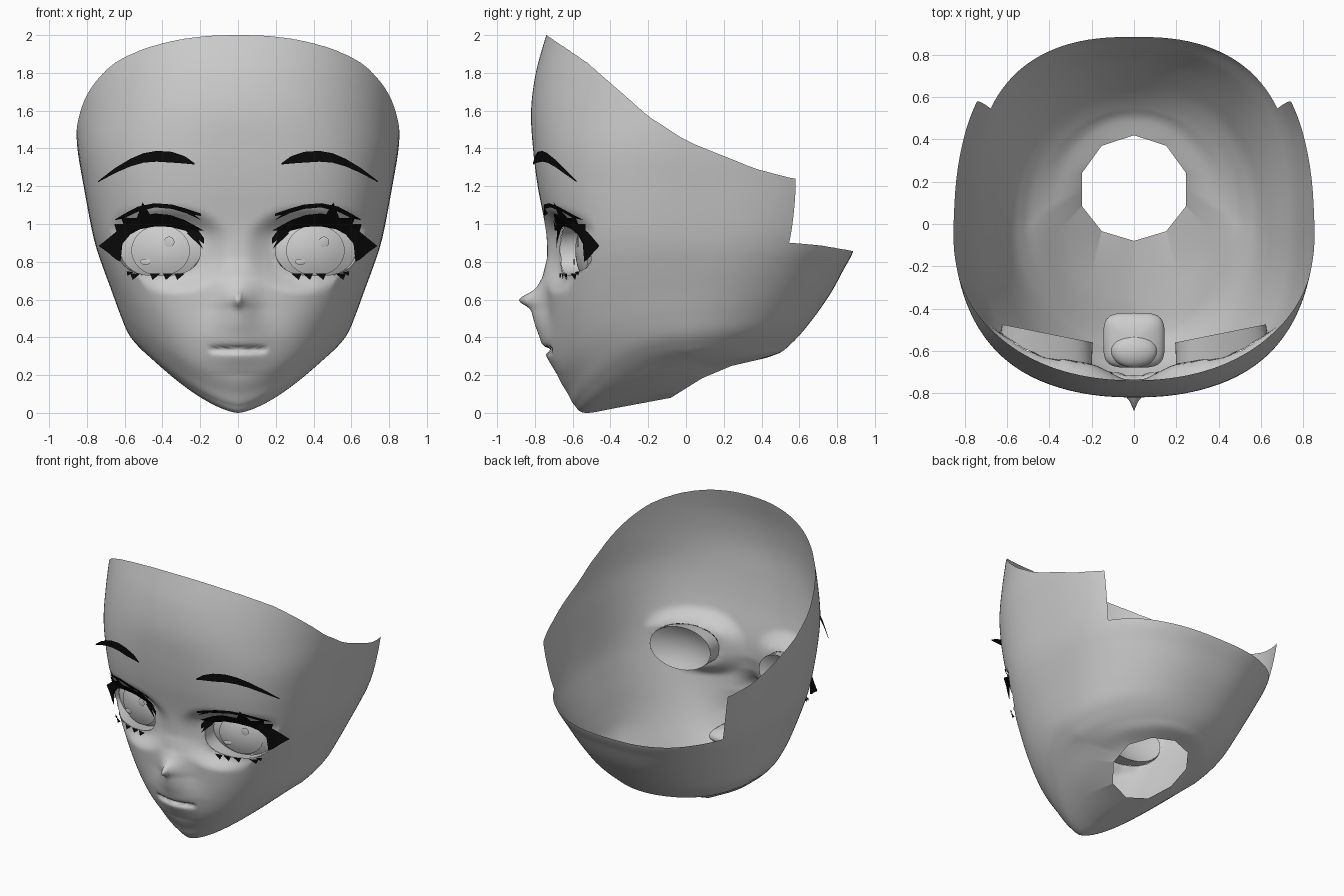
import bpy, math
from mathutils import Vector

if "Cube" in bpy.data.objects:
    bpy.data.objects.remove(bpy.data.objects["Cube"])


def material(name, v):
    m = bpy.data.materials.new(name)
    m.diffuse_color = (v, v, v, 1)
    m.use_nodes = True
    m.node_tree.nodes["Principled BSDF"].inputs["Base Color"].default_value = m.diffuse_color
    return m


SKIN = material("light grey", 0.61)
BLACK = material("black", 0.003)


def interp(table, t):
    """Piecewise linear lookup."""
    if t <= table[0][0]:
        return table[0][1]
    for (a, va), (b, vb) in zip(table, table[1:]):
        if t <= b:
            return va + (vb - va) * (t - a) / (b - a)
    return table[-1][1]


def make(name, verts, faces, mat, mirror=False, smooth=True):
    me = bpy.data.meshes.new(name)
    me.from_pydata([tuple(v) for v in verts], [], faces)
    me.materials.append(mat)
    me.polygons.foreach_set("use_smooth", [smooth] * len(me.polygons))
    ob = bpy.data.objects.new(name, me)
    bpy.context.collection.objects.link(ob)
    if mirror:
        ob.modifiers.new("mirror", 'MIRROR').merge_threshold = 0.0005
    return ob


# Head rings from neck hole to forehead:
# front z, front y, side z, half width, side y, back z, back y, front/back roundness
RINGS = [
    (.08, -.08, .23, .26, .16, .29, .42, 2.0, 2.0),
    (.03, -.35, .26, .38, .08, .32, .50, 1.8, 2.0),
    (.00, -.53, .31, .48, .02, .36, .55, 1.7, 2.0),
    (.04, -.59, .36, .535, .01, .41, .60, 1.9, 2.1),
    (.10, -.625, .425, .583, .01, .47, .65, 2.05, 2.2),
    (.20, -.68, .525, .625, .02, .55, .71, 2.25, 2.25),
    (.35, -.715, .64, .667, .04, .64, .77, 2.45, 2.3),
    (.55, -.73, .77, .715, .05, .75, .83, 2.65, 2.4),
    (.75, -.735, .88, .752, .05, .87, .89, 2.8, 2.55),
    (.95, -.74, 1.0, .78, .05, 1.0, .90, 2.9, 2.75),
    (1.2, -.785, 1.2, .817, .05, 1.2, .92, 2.75, 2.8),
    (1.4, -.81, 1.4, .85, .05, 1.4, .92, 2.55, 2.7),
    (1.6, -.82, 1.6, .862, .05, 1.6, .92, 2.3, 2.7),
    (1.8, -.795, 1.8, .86, .05, 1.8, .92, 2.17, 2.7),
    (2.0, -.74, 2.0, .84, .05, 2.0, .90, 2.15, 2.7),
]
RIM = [(-.74, 2.0), (-.52, 1.85), (-.2, 1.57), (0, 1.44), (.37, 1.29), (.56, 1.24)]
BACK_RIM = [(.56, .90), (.72, .885), (.89, .855)]
MUZZLE = [(.2, 0), (.25, .015), (.29, .03), (.36, .045), (.42, .06), (.47, .075),
          (.52, .085), (.58, .09), (.64, .07), (.72, .025), (.82, 0)]
EYE_LINE = [(.15, -.69), (.3, -.66), (.42, -.64), (.52, -.605), (.6, -.555), (.73, -.46)]


def ring_point(k, deg):
    zf, yf, zs, w, ys, zb, yb, nf, nb = RINGS[k]
    if k == 0 and deg % 36:  # the neck hole is a decagon
        lo = 36 * int(deg // 36)
        return ring_point(0, lo).lerp(ring_point(0, lo + 36), (deg - lo) / 36)
    s, c = abs(math.sin(math.radians(deg))), abs(math.cos(math.radians(deg)))
    front = deg <= 90
    n = nf if front else nb
    sx, cy = s ** (2 / n), c ** (2 / n)
    if deg in (0, 180):
        sx = 0
    if front:
        mix = max(0, 1 - k / 2)
        rise = mix * (1 - cy) + (1 - mix) * sx ** 1.5
        return Vector((w * sx, ys + (yf - ys) * cy, zf + (zs - zf) * rise))
    return Vector((w * sx, ys + (yb - ys) * cy, zs + (zb - zs) * cy))


def spline(keys, s):
    i = min(int(s), len(keys) - 2)
    t = s - i
    p1, p2 = keys[i], keys[i + 1]
    p0, p3 = keys[max(i - 1, 0)], keys[min(i + 2, len(keys) - 1)]
    return 0.5 * (2 * p1 + (p2 - p0) * t + (2 * p0 - 5 * p1 + 4 * p2 - p3) * t * t
                  + (3 * p1 - p0 - 3 * p2 + p3) * t ** 3)


def eye_mask(p):
    if p[1] > -.2:
        return 9
    return abs((p[0] - .415) / .215) ** 2.5 + abs((p[2] - .86) / .133) ** 2.5


def eye_line(x, z):
    return interp(EYE_LINE, x) - .3 * max(0, z - .97)


def sculpt(p):
    """Nose, lips and the set-back area around the eyes."""
    x, y, z = p
    if y > -.3:
        return p
    width = .1 + .05 * max(0, min(1, (.55 - z) / .15))
    y -= interp(MUZZLE, z) * math.exp(-(x / width) ** 2)
    y -= .07 * math.exp(-x / .022) * math.exp(-((z - .6) / .035) ** 2)
    crease = max(0, 1 - (x / .16) ** 4)
    y += .04 * crease * math.exp(-((z - .335) / .014) ** 2)
    r = eye_mask(p) ** .4
    k = max(0, min(1, (1.8 - r) / .75))
    y += k * k * (3 - 2 * k) * max(0, eye_line(x, z) + .015 - y)
    return Vector((x, y, z))


def rim_end(keys, rim):
    s = 5.0
    while s < len(keys) - 1:
        p = spline(keys, s)
        if p.z >= interp(rim, p.y):
            return s
        s += .01
    return len(keys) - 1


# Head shell: half built in columns, then mirrored; lower rows go all round,
# upper rows stop at the notch
cols = [0, .4] + list(range(1, 76)) + list(range(78, 181, 3))
LOW, HIGH, NOTCH = 100, 60, 120
col_keys = [[ring_point(k, d) for k in range(len(RINGS))] for d in cols]
s_notch = rim_end(col_keys[cols.index(NOTCH)], BACK_RIM)
verts, columns = [], []
for deg, keys in zip(cols, col_keys):
    low_end = s_notch if deg <= NOTCH else rim_end(keys, BACK_RIM)
    steps = [low_end * j / LOW for j in range(LOW + 1)]
    if deg <= NOTCH:
        end = rim_end(keys, RIM)
        steps += [low_end + (end - low_end) * j / HIGH for j in range(1, HIGH + 1)]
    columns.append([len(verts) + j for j in range(len(steps))])
    verts += [sculpt(spline(keys, s)) for s in steps]
front_points = [v.copy() for v in verts if v.y < -.25 and .6 < v.z < 1.5]
faces, cut = [], set()
for a, b in zip(columns, columns[1:]):
    for j in range(min(len(a), len(b)) - 1):
        f = (a[j], b[j], b[j + 1], a[j + 1])
        if eye_mask(sum((verts[i] for i in f), Vector()) / 4) < 1:
            cut.update(f)
        else:
            faces.append(f)
# Snap the eye openings to a clean outline, drop unused points
used = sorted({i for f in faces for i in f})
for i in cut.intersection(used):
    k = eye_mask(verts[i]) ** -.4
    verts[i].x = .415 + (verts[i].x - .415) * k
    verts[i].z = .86 + (verts[i].z - .86) * k
index = {v: n for n, v in enumerate(used)}
make("head_shell", [verts[i] for i in used], [tuple(index[i] for i in f) for f in faces],
     SKIN, mirror=True)


def face_y(x, z):
    return min(front_points, key=lambda p: (p.x - x) ** 2 + (p.z - z) ** 2).y


# Eyeballs, irises and highlights: shallow domes on a slanted plane
def eye_plane(x):
    return -.56 + .2 * (abs(x) - .2)


def dome(name, cx, cz, rx, rz, lift, bulge):
    seg, rings = 32, 5
    vs = [(cx, eye_plane(cx) - lift - bulge, cz)]
    fs = []
    for k in range(1, rings + 1):
        r = k / rings
        for i in range(seg):
            a = 2 * math.pi * i / seg
            x = cx + rx * r * math.cos(a)
            vs.append((x, eye_plane(x) - lift - bulge * (1 - r * r), cz + rz * r * math.sin(a)))
    for i in range(seg):
        j = (i + 1) % seg
        fs.append((0, 1 + i, 1 + j))
        for k in range(rings - 1):
            a, b = 1 + k * seg, 1 + (k + 1) * seg
            fs.append((a + i, b + i, b + j, a + j))
    make(name, vs, fs, SKIN)


for side, cx in (("left", -.41), ("right", .41)):
    dome("eyeball_" + side, cx, .865, .215, .155, 0, .045)
    dome("iris_" + side, cx, .86, .155, .135, .03, .03)
    dome("large_highlight_" + side, cx + .045, .905, .028, .028, .062, .003)
    dome("small_highlight_" + side, cx - .08, .80, .028, .016, .058, .003)

# Socket walls joining the eye openings to the eyeballs
SEG = 48
vs, fs = [], []
for i in range(SEG):
    a = 2 * math.pi * i / SEG
    c, s = math.cos(a), math.sin(a)
    k = (abs(c) ** 2.5 + abs(s) ** 2.5) ** -.4
    x, z = .415 + .215 * c * k, .86 + .133 * s * k
    xi = .41 + .215 * c
    vs += [(x, face_y(x, z) + .001, z), (xi, eye_plane(xi), .865 + .155 * s)]
    n = 2 * ((i + 1) % SEG)
    fs.append((2 * i, n, n + 1, 2 * i + 1))
make("eye_socket", vs, fs, SKIN, mirror=True)


# Brows and lashes: thin black strips given as (x, top z, bottom z)
def brow_y(x, z):
    return interp([(.23, -.81), (.36, -.785), (.5, -.735), (.62, -.67), (.74, -.58)], x)


def lash_y(x, z):
    return min(eye_line(x, z), face_y(x, z) - .012)


def strip(name, pts, depth):
    vs = []
    for x, top, bottom in pts:
        vs += [(x, depth(x, top), top), (x, depth(x, bottom), bottom)]
    fs = [(2 * i, 2 * i + 1, 2 * i + 3, 2 * i + 2) for i in range(len(pts) - 1)]
    make(name, vs, fs, BLACK, mirror=True, smooth=False)


strip("brow", [(.23, 1.322, 1.315), (.28, 1.358, 1.32), (.35, 1.382, 1.325), (.43, 1.387, 1.33),
               (.5, 1.375, 1.325), (.57, 1.345, 1.305), (.65, 1.297, 1.27), (.74, 1.228, 1.222)], brow_y)
strip("upper_lash", [(.18, .925, .895), (.22, .98, .925), (.28, 1.02, .965), (.36, 1.048, .985),
                     (.44, 1.056, .987), (.52, 1.04, .972), (.57, 1.012, .945), (.612, .985, .895),
                     (.622, .978, .80), (.65, .955, .815), (.69, .922, .85), (.735, .886, .882)], lash_y)
strip("eyelid_crease", [(.195, 1.055, 1.042), (.27, 1.08, 1.056), (.35, 1.103, 1.08),
                        (.44, 1.11, 1.088), (.53, 1.092, 1.065), (.6, 1.055, 1.032),
                        (.65, 1.025, 1.02)], lash_y)

# Single lash spikes
spikes = [((.185, .87), (.27, .95), (.24, .98)), ((.18, .965), (.25, .965), (.28, 1.02)),
          ((.195, 1.02), (.29, 1.065), (.27, 1.08)), ((.505, 1.115), (.46, 1.04), (.54, 1.02)),
          ((.62, 1.035), (.53, 1.03), (.6, .985)), ((.655, 1.0), (.58, 1.0), (.64, .95)),
          ((.585, .725), (.59, .75), (.555, .745))]
spikes += [((x - .028, .737), (x + .012, .704), (x + .026, .737)) for x in (.31, .37, .44, .545)]
vs = [(x, lash_y(x, z) - .005, z) for tri in spikes for x, z in tri]
make("lash_spikes", vs, [(3 * i, 3 * i + 1, 3 * i + 2) for i in range(len(spikes))],
     BLACK, mirror=True, smooth=False)


# Mouth pocket and tongue behind the lips
def blob(name, loc, size, power):
    seg, rings = 28, 14
    e = 2 / power
    f = lambda v: math.copysign(abs(v) ** e, v)
    vs, fs = [], []
    for k in range(rings + 1):
        b = math.pi * (k / rings - .5)
        for i in range(seg):
            a = 2 * math.pi * i / seg
            vs.append((loc[0] + size[0] * f(math.cos(a)) * abs(math.cos(b)),
                       loc[1] + size[1] * f(math.sin(a)) * abs(math.cos(b)),
                       loc[2] + size[2] * math.sin(b)))
    for k in range(rings):
        for i in range(seg):
            j = (i + 1) % seg
            fs.append((k * seg + i, k * seg + j, (k + 1) * seg + j, (k + 1) * seg + i))
    make(name, vs, fs, SKIN)


blob("mouth_pocket", (0, -.55, .33), (.145, .13, .06), 4)
blob("tongue", (0, -.6, .36), (.11, .08, .05), 2)
